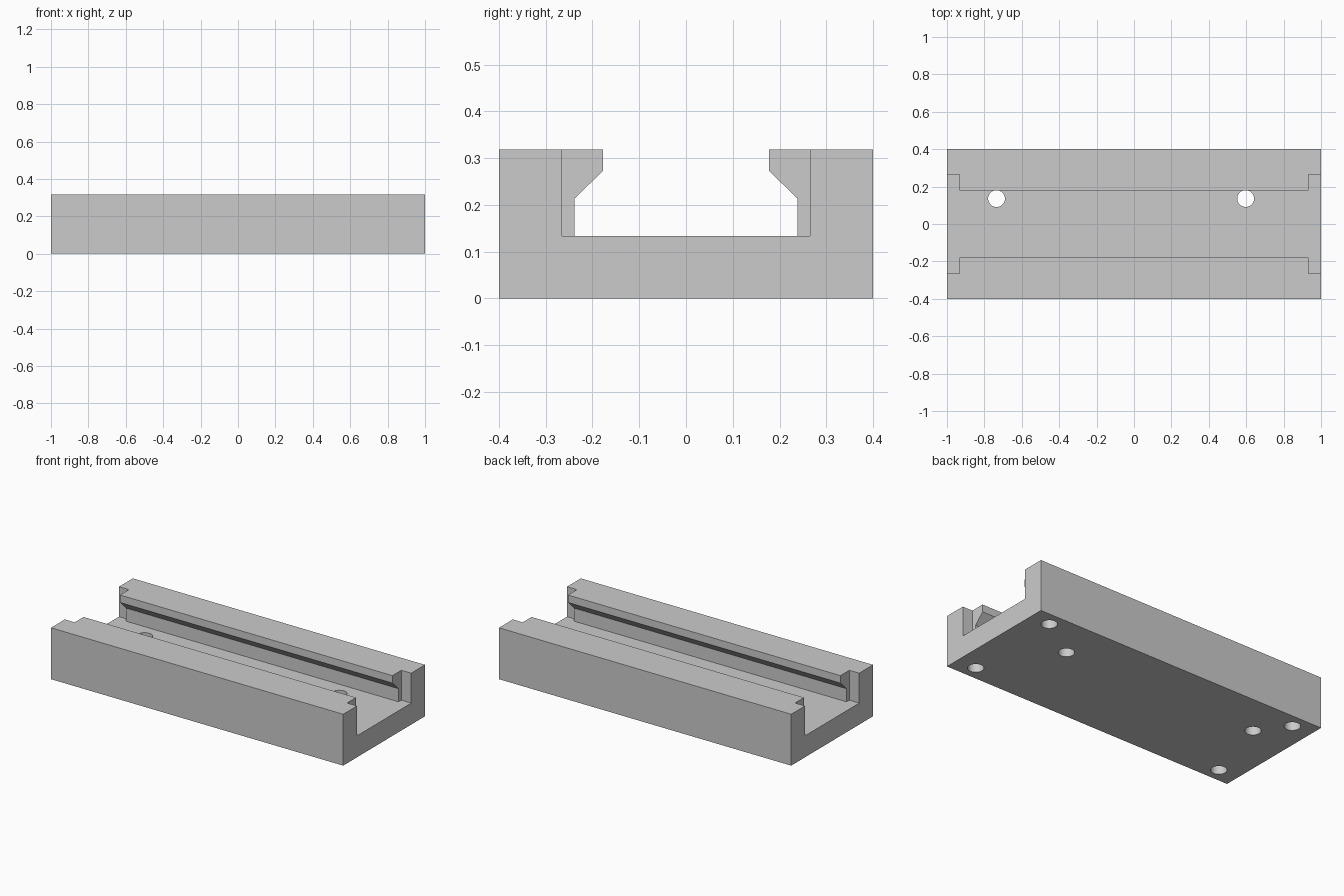
import bpy, bmesh, math

if "Cube" in bpy.data.objects:
    bpy.data.objects.remove(bpy.data.objects["Cube"], do_unlink=True)

LENGTH, HALF_DEPTH, HEIGHT = 2.0, 0.4, 0.318
FLOOR = 0.133                      # channel floor height
HOLE_R = 0.045

grey = bpy.data.materials.new("machined grey")
grey.use_nodes = True
grey.diffuse_color = (0.6, 0.6, 0.6, 1)
grey.node_tree.nodes["Principled BSDF"].inputs["Base Color"].default_value = (0.6, 0.6, 0.6, 1)


def extrude_profile(name, profile, x0, x1):
    """Extrude a closed (y, z) outline along x."""
    bm = bmesh.new()
    face = bm.faces.new([bm.verts.new((x0, y, z)) for y, z in profile])
    moved = bmesh.ops.extrude_face_region(bm, geom=[face])["geom"]
    bmesh.ops.translate(bm, vec=(x1 - x0, 0, 0),
                        verts=[g for g in moved if isinstance(g, bmesh.types.BMVert)])
    bmesh.ops.recalc_face_normals(bm, faces=bm.faces)
    mesh = bpy.data.meshes.new(name)
    bm.to_mesh(mesh)
    bm.free()
    obj = bpy.data.objects.new(name, mesh)
    bpy.context.collection.objects.link(obj)
    mesh.materials.append(grey)
    return obj


def drill(name, x, y, top):
    """Upright cylinder from below the base up to the given height."""
    bottom = -0.05
    bpy.ops.mesh.primitive_cylinder_add(vertices=40, radius=HOLE_R, depth=top - bottom,
                                        location=(x, y, (top + bottom) / 2))
    obj = bpy.context.object
    obj.name = name
    obj.data.materials.append(grey)
    return obj


def cut(target, cutter):
    cutter.hide_render = True
    mod = target.modifiers.new("cut", "BOOLEAN")
    mod.operation, mod.solver, mod.object = "DIFFERENCE", "EXACT", cutter
    bpy.context.view_layer.objects.active = target
    bpy.ops.object.modifier_apply(modifier=mod.name)
    bpy.data.objects.remove(cutter, do_unlink=True)


# Base with undercut guide rails: one half outline, mirrored in y
half = [(HALF_DEPTH, 0), (HALF_DEPTH, HEIGHT), (0.178, HEIGHT),
        (0.178, 0.272), (0.238, 0.214), (0.238, FLOOR)]
body = extrude_profile("slotted_base", half + [(-y, z) for y, z in reversed(half)],
                       -LENGTH / 2, LENGTH / 2)

# Wider pockets at both ends of the channel
pocket = [(-0.265, FLOOR), (0.265, FLOOR), (0.265, 0.4), (-0.265, 0.4)]
for side in (-1, 1):
    cut(body, extrude_profile("end_pocket_cutter", pocket, side * 0.932, side * 1.1))

# Through holes in the channel floor
for x in (-0.735, 0.597):
    cut(body, drill("through_hole_cutter", x, 0.136, 0.25))

# Blind mounting holes under the four corners
for x in (-0.868, 0.868):
    for y in (-0.313, 0.313):
        cut(body, drill("mounting_hole_cutter", x, y, 0.2))

# Round hole walls, crisp edges elsewhere
bpy.ops.object.select_all(action="DESELECT")
body.select_set(True)
bpy.context.view_layer.objects.active = body
bpy.ops.object.shade_smooth_by_angle(angle=math.radians(30))
